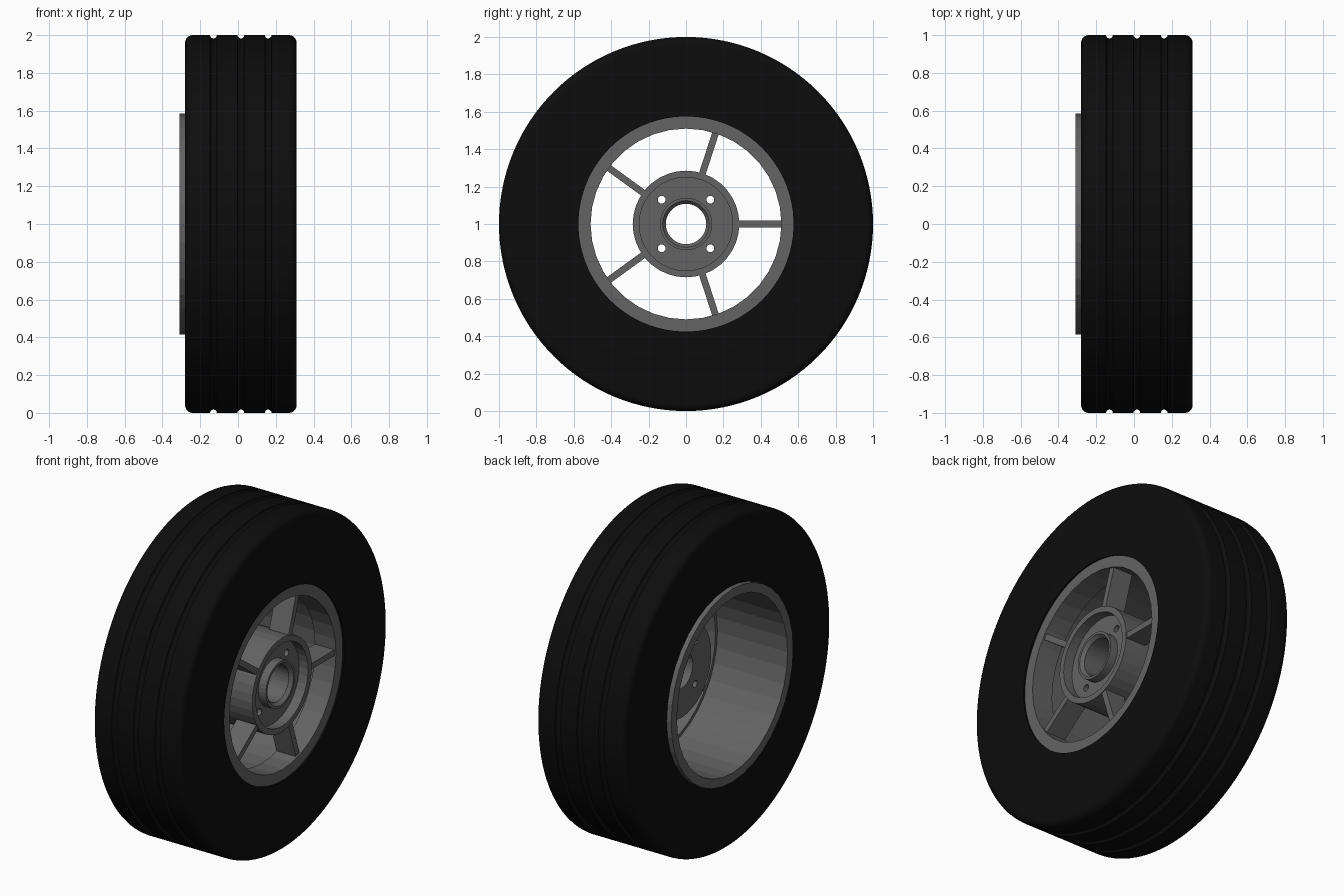
import bpy, bmesh, math
from mathutils import Matrix

if "Cube" in bpy.data.objects:
    bpy.data.objects.remove(bpy.data.objects["Cube"])

AXLE = 1.0  # axle height, the wheel turns about the x axis


def material(name, v):
    m = bpy.data.materials.new(name)
    m.diffuse_color = (v, v, v, 1)
    m.use_nodes = True
    m.node_tree.nodes["Principled BSDF"].inputs["Base Color"].default_value = m.diffuse_color
    return m


RUBBER = material("rubber", 0.004)
METAL = material("dark_metal", 0.125)


def finish(name, bm, mat):
    bmesh.ops.recalc_face_normals(bm, faces=bm.faces)
    me = bpy.data.meshes.new(name)
    bm.to_mesh(me)
    bm.free()
    ob = bpy.data.objects.new(name, me)
    ob.location.z = AXLE
    bpy.context.collection.objects.link(ob)
    me.materials.append(mat)
    return ob


def revolve(name, profile, n, mat):
    """Spin a closed (x, radius) profile about the x axis."""
    bm = bmesh.new()
    rings = []
    for i in range(n):
        a = 2 * math.pi * i / n
        rings.append([bm.verts.new((x, r * math.cos(a), r * math.sin(a))) for x, r in profile])
    m = len(profile)
    for i in range(n):
        p, q = rings[i], rings[(i + 1) % n]
        for j in range(m):
            k = (j + 1) % m
            bm.faces.new((p[j], p[k], q[k], q[j]))
    return finish(name, bm, mat)


def arc(cx, cr, rad, a0, a1, steps):
    return [(cx + rad * math.cos(math.radians(a0 + (a1 - a0) * i / steps)),
             cr + rad * math.sin(math.radians(a0 + (a1 - a0) * i / steps)))
            for i in range(steps + 1)]


def smooth(ob):
    bpy.ops.object.select_all(action='DESELECT')
    ob.select_set(True)
    bpy.context.view_layer.objects.active = ob
    bpy.ops.object.shade_smooth_by_angle(angle=math.radians(35))


# tyre: flat walls, rounded shoulders, three tread grooves
L, R, C = -0.28, 0.31, 0.04
profile = [(L, 0.575)] + arc(L + C, 1 - C, C, 180, 90, 6)
for gx in (-0.13, 0.015, 0.16):
    profile += arc(gx, 1.0, 0.018, 180, 360, 6)
profile += arc(R - C, 1 - C, C, 90, 0, 6) + [(R, 0.575)]
tyre = revolve("tyre", profile, 128, RUBBER)
smooth(tyre)

# rim barrel with a thicker lip on the spoked side
revolve("rim", [(-0.31, 0.585), (0.30, 0.585), (0.30, 0.51), (0.16, 0.51),
                (0.16, 0.53), (-0.31, 0.53)], 36, METAL)

# hub: outer ring, recessed bolt plate and bored centre boss
hub = revolve("hub", [(0.03, 0.285), (0.295, 0.285), (0.295, 0.25), (0.235, 0.25),
                      (0.235, 0.14), (0.285, 0.14), (0.285, 0.125), (0.265, 0.108),
                      (0.03, 0.108)], 36, METAL)

# four bolt holes through the hub plate
bm = bmesh.new()
for i in range(4):
    a = math.radians(45 + 90 * i)
    bmesh.ops.create_cone(
        bm, cap_ends=True, segments=16, radius1=0.021, radius2=0.021, depth=0.8,
        matrix=Matrix.Translation((0.1, 0.184 * math.cos(a), 0.184 * math.sin(a)))
        @ Matrix.Rotation(math.pi / 2, 4, 'Y'))
cutter = finish("bolt_cutter", bm, METAL)
cutter.hide_render = True
mod = hub.modifiers.new("bolt_holes", 'BOOLEAN')
mod.operation = 'DIFFERENCE'
mod.solver = 'EXACT'
mod.object = cutter
bpy.context.view_layer.objects.active = hub
bpy.ops.object.select_all(action='DESELECT')
hub.select_set(True)
bpy.ops.object.modifier_apply(modifier=mod.name)
bpy.data.objects.remove(cutter)

# five flat spokes from hub to rim
bm = bmesh.new()
for i in range(5):
    mat = (Matrix.Rotation(math.radians(72 * i), 4, 'X')
           @ Matrix.Translation((0.225, 0.3975, 0))
           @ Matrix.Diagonal((0.13, 0.245, 0.036, 1)))
    bmesh.ops.create_cube(bm, size=1, matrix=mat)
finish("spokes", bm, METAL)
